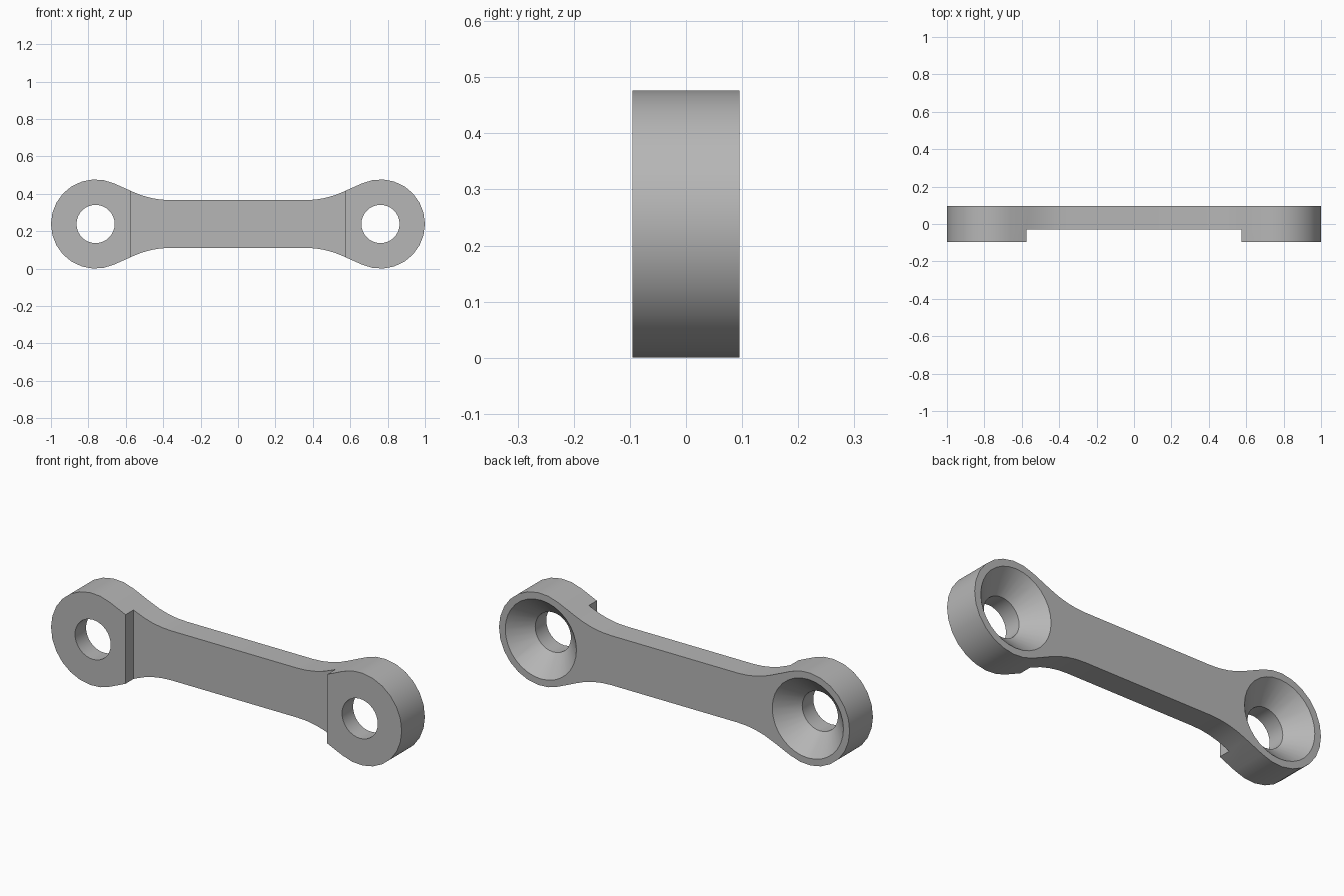
import bpy, bmesh
from math import sin, cos, pi, radians

cube = bpy.data.objects.get("Cube")
if cube:
    bpy.data.objects.remove(cube, do_unlink=True)

EYE_X, EYE_R, HALF_Y = 0.7615, 0.2385, 0.095
HOLE_R, SINK_R, SINK_DEPTH = 0.102, 0.203, 0.10
WEB_HALF, WEB_FRONT, STEP_X = 0.1275, -0.03, 0.575
FILLET_R, FILLET_X, TANGENT = 0.48, 0.36, radians(25)

grey = bpy.data.materials.new("plain grey")
grey.use_nodes = True
colour = (0.47, 0.47, 0.47, 1)
grey.diffuse_color = colour
grey.node_tree.nodes["Principled BSDF"].inputs["Base Color"].default_value = colour


def make_object(name, bm):
    bmesh.ops.recalc_face_normals(bm, faces=bm.faces)
    mesh = bpy.data.meshes.new(name)
    bm.to_mesh(mesh)
    bm.free()
    mesh.materials.append(grey)
    obj = bpy.data.objects.new(name, mesh)
    bpy.context.collection.objects.link(obj)
    return obj


def extrude_outline(name, outline, y0, y1):
    bm = bmesh.new()
    face = bm.faces.new([bm.verts.new((x, y0, z)) for x, z in outline])
    new = bmesh.ops.extrude_face_region(bm, geom=[face])["geom"]
    verts = [v for v in new if isinstance(v, bmesh.types.BMVert)]
    bmesh.ops.translate(bm, verts=verts, vec=(0, y1 - y0, 0))
    return make_object(name, bm)


def lathe_cutter(name, x, profile, sides=32):
    # Closed solid of revolution about the y direction
    bm = bmesh.new()
    rings = [[bm.verts.new((x + r * cos(2 * pi * i / sides), y,
                            EYE_R + r * sin(2 * pi * i / sides)))
              for i in range(sides)] for r, y in profile]
    for a, b in zip(rings, rings[1:]):
        for i in range(sides):
            j = (i + 1) % sides
            bm.faces.new((a[i], a[j], b[j], b[i]))
    bm.faces.new(rings[0])
    bm.faces.new(rings[-1])
    return make_object(name, bm)


def cut(target, cutter):
    mod = target.modifiers.new("cut", "BOOLEAN")
    mod.operation, mod.solver, mod.object = "DIFFERENCE", "EXACT", cutter
    bpy.context.view_layer.objects.active = target
    bpy.ops.object.modifier_apply(modifier=mod.name)
    bpy.data.objects.remove(cutter, do_unlink=True)


# Right end outline: lower fillet, round eye, upper fillet
fillet = [(FILLET_X + FILLET_R * sin(TANGENT * i / 4),
           WEB_HALF + FILLET_R * (1 - cos(TANGENT * i / 4))) for i in range(5)]
sweep = pi / 2 + TANGENT
arc = [(EYE_X + EYE_R * cos(sweep * (i / 8 - 1)),
        EYE_R * sin(sweep * (i / 8 - 1))) for i in range(17)]
end = [(x, -z) for x, z in fillet] + arc + fillet[::-1]
outline = end + [(-x, -z) for x, z in end]
link = extrude_outline("link_arm", [(x, z + EYE_R) for x, z in outline],
                       -HALF_Y, HALF_Y)

# Recessed front of the web
recess = [(-STEP_X, -1), (STEP_X, -1), (STEP_X, 1), (-STEP_X, 1)]
cut(link, extrude_outline("web_recess", recess, -0.3, WEB_FRONT))

# Through holes with conical countersinks on the back
slope = (SINK_R - HOLE_R) / SINK_DEPTH
for side in (-1, 1):
    cut(link, lathe_cutter("eye_hole", side * EYE_X, [
        (HOLE_R, -0.2), (HOLE_R, HALF_Y - SINK_DEPTH),
        (SINK_R + slope * 0.05, HALF_Y + 0.05)]))

bpy.ops.object.select_all(action="DESELECT")
link.select_set(True)
bpy.context.view_layer.objects.active = link
bpy.ops.object.shade_smooth_by_angle(angle=radians(30))
